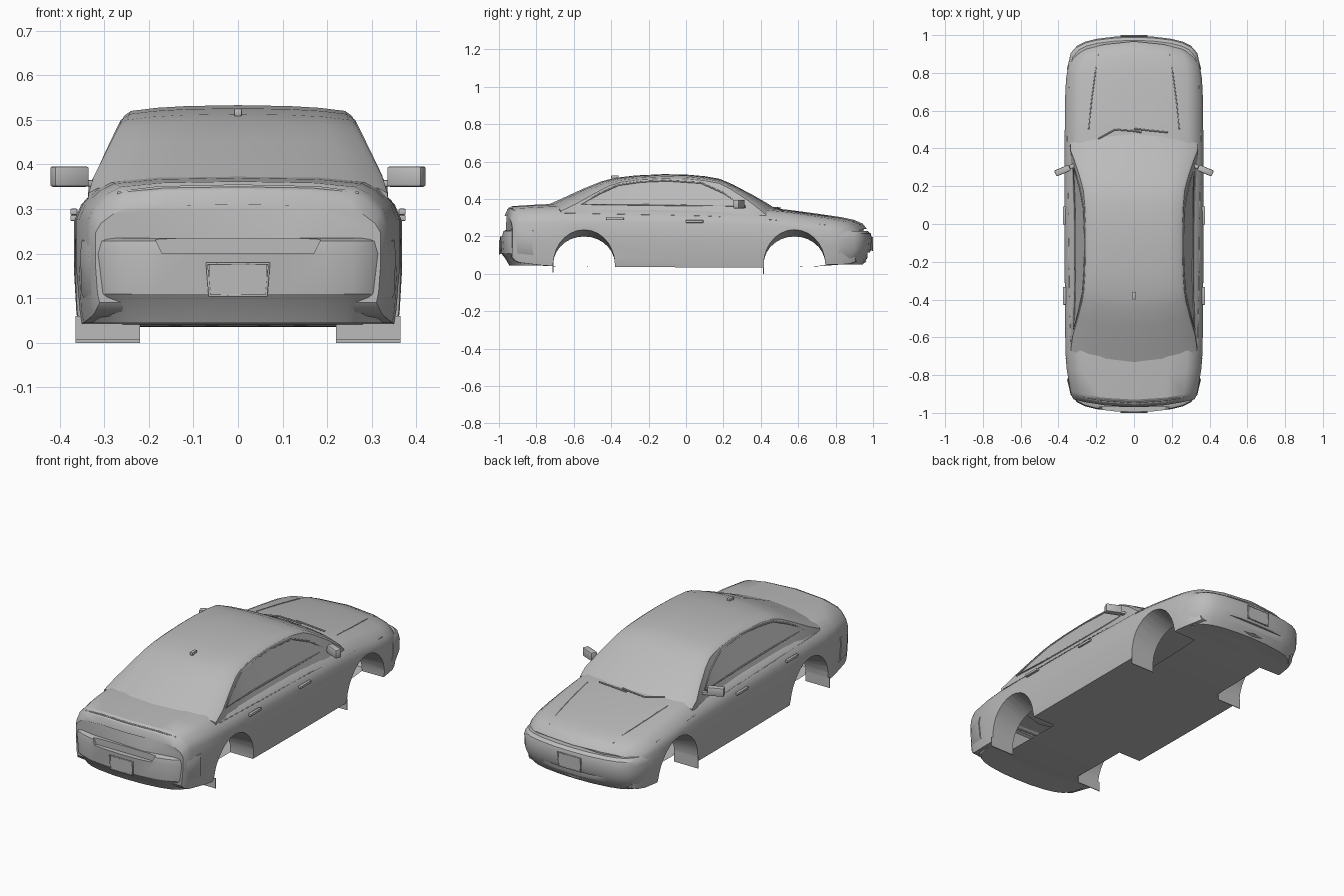
import bpy, bmesh, math
from mathutils import Vector, Matrix
from mathutils.bvhtree import BVHTree

cube = bpy.data.objects.get("Cube")
if cube:
    bpy.data.objects.remove(cube, do_unlink=True)

paint = bpy.data.materials.new("plain grey")
paint.use_nodes = True
GREY = (0.5, 0.5, 0.5, 1)
paint.diffuse_color = GREY
for node in paint.node_tree.nodes:
    if node.type == "BSDF_PRINCIPLED":
        node.inputs["Base Color"].default_value = GREY


def add(name, bm):
    bmesh.ops.recalc_face_normals(bm, faces=bm.faces)
    mesh = bpy.data.meshes.new(name)
    bm.to_mesh(mesh)
    bm.free()
    mesh.materials.append(paint)
    ob = bpy.data.objects.new(name, mesh)
    bpy.context.scene.collection.objects.link(ob)
    return ob


def loft(name, rings):
    """Skin closed rings of points and cap both ends."""
    bm = bmesh.new()
    rows = [[bm.verts.new(p) for p in ring] for ring in rings]
    n = len(rows[0])
    for a, b in zip(rows, rows[1:]):
        for i in range(n):
            j = (i + 1) % n
            bm.faces.new((a[i], a[j], b[j], b[i]))
    bm.faces.new(rows[0])
    bm.faces.new(rows[-1])
    return add(name, bm)


def box(name, loc, size, turn=0.0, bevel=0.0):
    bm = bmesh.new()
    m = Matrix.Translation(loc) @ Matrix.Rotation(turn, 4, "Z") @ Matrix.Diagonal((*size, 1))
    bmesh.ops.create_cube(bm, size=1, matrix=m)
    if bevel:
        bmesh.ops.bevel(bm, geom=bm.edges[:], offset=bevel, segments=2,
                        affect="EDGES", profile=0.5)
    return add(name, bm)


def tube(name, points, radius, closed=False):
    curve = bpy.data.curves.new(name, "CURVE")
    curve.dimensions = "3D"
    curve.bevel_depth = radius
    curve.bevel_resolution = 1
    spline = curve.splines.new("POLY")
    spline.points.add(len(points) - 1)
    for sp, p in zip(spline.points, points):
        sp.co = (*p, 1)
    spline.use_cyclic_u = closed
    curve.materials.append(paint)
    ob = bpy.data.objects.new(name, curve)
    bpy.context.scene.collection.objects.link(ob)


def cut(ob, cutters):
    """Subtract cutters, bake the result and discard them."""
    for c in cutters:
        c.hide_render = True
        mod = ob.modifiers.new("cut", "BOOLEAN")
        mod.operation = "DIFFERENCE"
        mod.solver = "EXACT"
        mod.object = c
    bpy.context.view_layer.update()
    graph = bpy.context.evaluated_depsgraph_get()
    mesh = bpy.data.meshes.new_from_object(ob.evaluated_get(graph))
    ob.modifiers.clear()
    ob.data = mesh
    for c in cutters:
        bpy.data.objects.remove(c, do_unlink=True)


def mirrored(half):
    return half + [(-x, z) for x, z in reversed(half[1:-1])]


def bowed(x, y, z, start, end, nose, tail):
    """Pull the sides back toward the middle near both ends."""
    t = min(max((abs(y) - start) / (end - start), 0), 1)
    k = nose if y > 0 else -tail
    return (x, y - k * t * (x / 0.35) ** 2, z)


# Lower body: stations of y, half width, bottom, top
stations = [(-.97, .32, .09, .31), (-.955, .33, .07, .345), (-.93, .337, .06, .362),
            (-.8, .357, .045, .37), (-.7, .363, .04, .374), (-.45, .366, .037, .375),
            (0, .368, .035, .37), (.4, .368, .035, .358), (.55, .366, .036, .342),
            (.7, .365, .04, .322), (.83, .36, .05, .303), (.9, .35, .05, .288),
            (.945, .333, .055, .268), (.967, .315, .065, .24)]
section = [(0, 0), (.97, 0), (.985, .1), (1, .4), (1, .71), (.96, .81),
           (.87, .91), (.78, .96), (.5, .99), (0, 1)]
body = loft("body", [[bowed(x, y, z, .5, .95, .08, .05) for x, z in
                      mirrored([(f * w, zb + g * (zt - zb)) for f, g in section])]
                     for y, w, zb, zt in stations])

# Cabin with roof, glass slopes and pillars
ridge = [(-.76, .36), (-.68, .395), (-.55, .455), (-.45, .495), (-.38, .513),
         (-.27, .526), (-.12, .533), (0, .531), (.1, .522), (.18, .508),
         (.25, .478), (.36, .42), (.44, .374), (.49, .34)]
rings = []
for y, zt in ridge:
    x = min(.335 - (zt - .374) * .5, .335)
    half = [(0, .29), (.34, .29), (x, zt - .024), (.94 * x, zt - .013),
            (.72 * x, zt - .006), (.45 * x, zt - .002), (0, zt)]
    rings.append([bowed(px, y, pz, .15, .6, .09, .1) for px, pz in mirrored(half)])
cabin = loft("cabin", rings)

# Wheel wells, open on the inner side
WELLS = {"rear": -.545, "front": .58}
cutters = []
for c in WELLS.values():
    for s in (1, -1):
        rings = []
        for x, rise in ((.5, .187), (.37, .187), (.22, .15)):
            arc = [(s * x, c + .165 * math.cos(math.pi * i / 14),
                    .05 + rise * math.sin(math.pi * i / 14)) for i in range(15)]
            rings.append([(s * x, c + .165, -.05)] + arc + [(s * x, c - .165, -.05)])
        cutters.append(loft("well_cutter", rings))
cut(body, cutters)
bm = bmesh.new()
bm.from_mesh(body.data)
inner = [f for f in bm.faces if all(abs(abs(v.co.x) - .22) < .0005 for v in f.verts)]
bmesh.ops.delete(bm, geom=inner, context="FACES")
bm.to_mesh(body.data)
bm.free()
for end, c in WELLS.items():
    low = 0 if end == "front" else .006
    for side, s in (("left", 1), ("right", -1)):
        box(f"{end}_{side}_well_flap", (s * .292, c - .166, (low + .06) / 2),
            (.144, .004, .06 - low))


# Bumpers: one plan outline stacked over levels of z, end y, width scale
def bumper(name, sign, levels):
    plan = [(0, 0), (.1, .003), (.2, .015), (.26, .03), (.3, .05), (.335, .09), (.354, .17)]
    outline = [(-x, d) for x, d in reversed(plan[1:])] + plan
    return loft(name, [[(x * k, sign * (y - d), z) for x, d in outline]
                       for z, y, k in levels])


rear_bumper = bumper("rear_bumper", -1, [(.045, .945, .92), (.08, .965, .95), (.11, .988, .99),
                                         (.2, .995, 1), (.228, .99, .99), (.235, .975, .98)])
dip = [(-.17, .2), (.17, .2), (.195, .25), (-.195, .25)]
cut(rear_bumper, [loft("dip_cutter", [[(x, y, z) for x, z in dip] for y in (-1.1, -.968)])])
front_bumper = bumper("front_bumper", 1, [(.05, .945, .95), (.085, .97, .98), (.13, .99, 1),
                                          (.19, .995, 1), (.215, .988, .99), (.228, .972, .97)])
cut(front_bumper, [box("intake_cutter", (0, 1, .1), (.34, .06, .028))])

# Number plates with a raised rim
for name, s, z in (("rear_plate", -1, .142), ("front_plate", 1, .16)):
    box(name, (0, s * .993, z), (.13, .01, .07))
    rim = [(-.064, z - .036), (.064, z - .036), (.07, z + .036), (-.07, z + .036)]
    tube(name + "_rim", [(x, s * .9965, h) for x, h in rim], .0035, True)

# Surface lookup for details that lie on the shell
trees = [BVHTree.FromPolygons([v.co for v in o.data.vertices],
                              [p.vertices[:] for p in o.data.polygons])
         for o in (body, cabin)]


def drop(origin, direction):
    hits = [t.ray_cast(Vector(origin), Vector(direction)) for t in trees]
    hits = [h for h in hits if h[0] is not None]
    return min(hits, key=lambda h: h[3])[0] if hits else None


def on_surface(rays):
    return [p for p in (drop(o, d) for o, d in rays) if p is not None]


window = [(-.56, .372), (-.46, .43), (-.36, .475), (-.24, .492), (-.1, .498),
          (.08, .486), (.2, .432), (.3, .362), (0, .366), (-.3, .37)]
crease = [(-.65, .325), (-.3, .318), (.1, .31), (.45, .29), (.75, .262)]
for side, s in (("left", 1), ("right", -1)):
    tube(f"{side}_window_frame",
         on_surface([((s, y, z), (-s, 0, 0)) for y, z in window]), .004, True)
    tube(f"{side}_body_crease",
         on_surface([((s, y, z), (-s, 0, 0)) for y, z in crease]), .0015)
    hood = [(.24, .5), (.225, .65), (.205, .8), (.19, .9), (.18, .945)]
    tube(f"{side}_hood_seam",
         on_surface([((s * x, y, 1), (0, 0, -1)) for x, y in hood]), .003)
    # Door handles
    for name, y, z in (("rear", -.38, .294), ("front", .045, .28)):
        box(f"{side}_{name}_handle", (s * .368, y, z), (.016, .095, .014), 0, .003)
    # Door mirror and its foot
    box(f"{side}_mirror", (s * .378, .283, .373), (.084, .034, .046), -s * .4, .006)
    box(f"{side}_mirror_foot", (s * .33, .305, .358), (.05, .022, .014), -s * .3, .003)

# Wipers
for name, path in (("long_wiper", [(-.19, .45), (-.1, .5), (0, .492), (.04, .485)]),
                   ("short_wiper", [(0, .505), (.08, .495), (.18, .485)])):
    points = on_surface([((x, y, 1), (0, 0, -1)) for x, y in path])
    tube(name, [p + Vector((0, 0, .005)) for p in points], .004)

# Roof aerial and trunk lip
box("roof_aerial", (0, -.38, .517), (.018, .04, .018), 0, .004)
lip = [(x, -.945) for x in (-.27, -.18, 0, .18, .27)]
tube("trunk_lip", on_surface([((x, y + .03 * (x / .27) ** 2, 1), (0, 0, -1)) for x, y in lip]), .004)

# Smooth shading with crisp edges
for ob in bpy.context.scene.objects:
    ob.select_set(False)
for ob in bpy.context.scene.objects:
    if ob.type == "MESH":
        ob.select_set(True)
        bpy.context.view_layer.objects.active = ob
bpy.ops.object.shade_smooth_by_angle(angle=math.radians(30))
